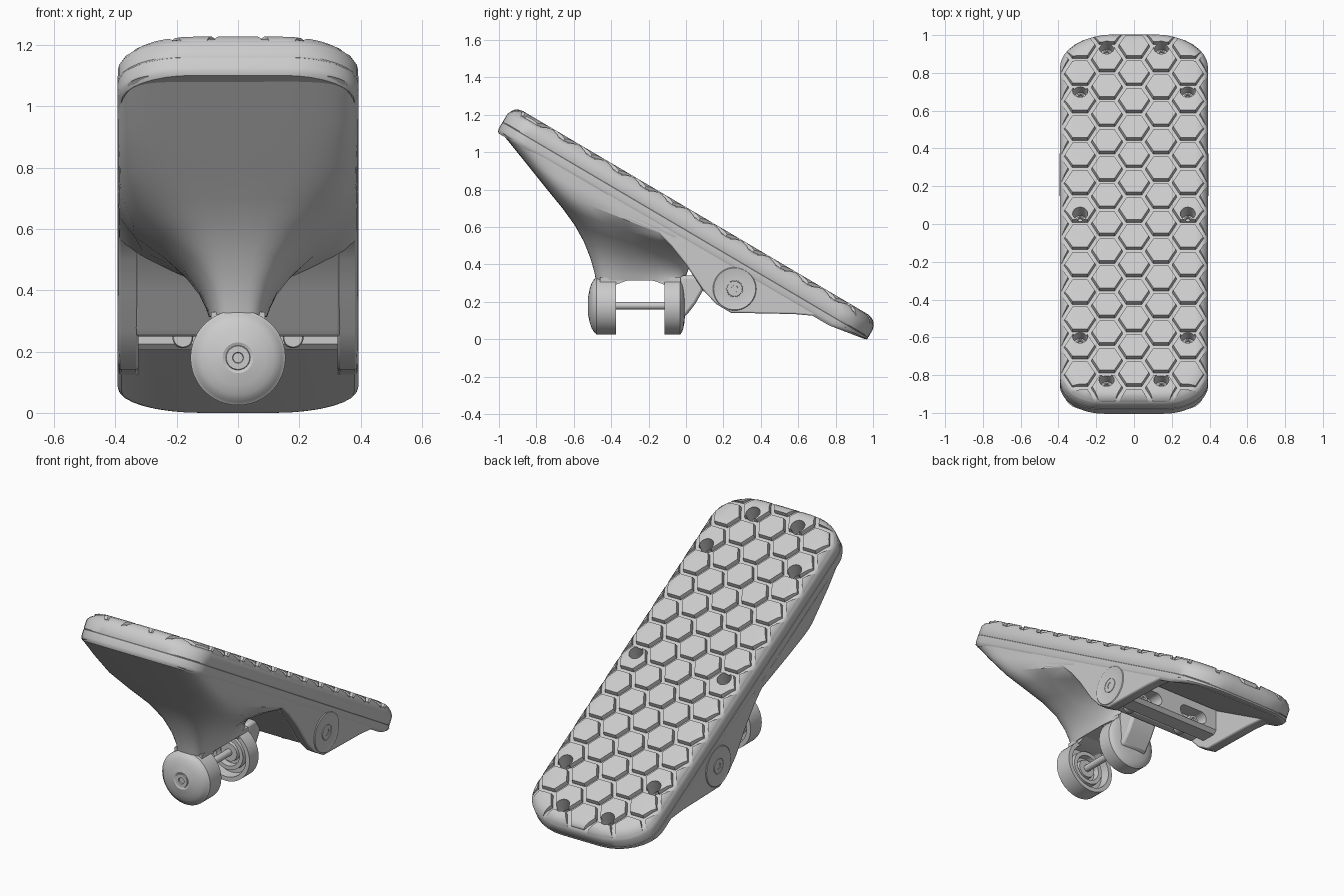
import bpy, bmesh
from math import sin, cos, pi, radians, copysign
from mathutils import Vector, Matrix

if "Cube" in bpy.data.objects:
    bpy.data.objects.remove(bpy.data.objects["Cube"])

SLOPE = radians(30.5)
TILT = Matrix.Rotation(-SLOPE, 4, 'X')     # plate space (x, along slope, normal) to world
U_HIGH, U_LOW, HALF_W = -1.435, 0.835, 0.393
made = []


def finish(name, bm):
    bmesh.ops.recalc_face_normals(bm, faces=bm.faces)
    mesh = bpy.data.meshes.new(name)
    bm.to_mesh(mesh)
    bm.free()
    ob = bpy.data.objects.new(name, mesh)
    bpy.context.scene.collection.objects.link(ob)
    made.append(ob)
    return ob


def add_loft(bm, rings):
    rows = [[bm.verts.new(p) for p in ring] for ring in rings]
    n = len(rows[0])
    for a, b in zip(rows, rows[1:]):
        for i in range(n):
            j = (i + 1) % n
            bm.faces.new((a[i], a[j], b[j], b[i]))
    bm.faces.new(rows[0][::-1])
    bm.faces.new(rows[-1])


def loft(name, rings, matrix=Matrix()):
    bm = bmesh.new()
    add_loft(bm, rings)
    bm.transform(matrix)
    return finish(name, bm)


def slab(name, profile, x0, x1, bevel=0.0):
    ob = loft(name, [[(x, y, z) for y, z in profile] for x in (x0, x1)])
    if bevel:
        mod = ob.modifiers.new("soft_edges", 'BEVEL')
        mod.width, mod.segments, mod.limit_method = bevel, 2, 'ANGLE'
    return ob


def circle(r, h, seg):
    return [(r * cos(2 * pi * i / seg), r * sin(2 * pi * i / seg), h) for i in range(seg)]


def lathe(name, profile, center, axis, seg=40):
    turn = Vector(axis).to_track_quat('Z', 'Y').to_matrix().to_4x4()
    return loft(name, [circle(r, h, seg) for r, h in profile],
                Matrix.Translation(center) @ turn)


def boolean(ob, cutter, operation):
    mod = ob.modifiers.new("cut", 'BOOLEAN')
    mod.object, mod.operation, mod.solver = cutter, operation, 'EXACT'
    graph = bpy.context.evaluated_depsgraph_get()
    mesh = bpy.data.meshes.new_from_object(ob.evaluated_get(graph))
    ob.modifiers.clear()
    ob.data = mesh


def discard(ob):
    made.remove(ob)
    bpy.data.objects.remove(ob)


def outline(n, inset, steps=9):
    """Rounded plate outline at height n; the underside thins out at the low end."""
    w, lo, hi = HALF_W - inset, U_HIGH + inset, U_LOW - inset
    pts = []
    for q, (sx, su) in enumerate(((1, 1), (-1, 1), (-1, -1), (1, -1))):
        a, b = (0.27, 0.2) if su > 0 else (0.23, 0.17)
        cx, cu = sx * (w - a), hi - b if su > 0 else lo + b
        for k in range(steps):
            t = (q + k / (steps - 1)) * pi / 2
            u = cu + b * sin(t)
            lift = max(0, 0.5 - n) * 0.76 * max(0, (u - 0.55) / 0.27)
            pts.append((cx + a * cos(t), u, n + lift))
    return pts


# Inclined plate: lower rim and tread pad, with a fine seam between them
loft("plate_rim", [outline(n, i) for n, i in
     ((0.44, 0.012), (0.45, 0.004), (0.465, 0), (0.501, 0), (0.504, 0.003))], TILT)
pad = loft("tread_pad", [outline(n, i) for n, i in
           ((0.501, 0.003), (0.507, 0), (0.555, 0.001), (0.572, 0.009),
            (0.581, 0.018), (0.586, 0.035))], TILT)

# Hexagonal treads, trimmed to the rounded edge of the plate
bm = bmesh.new()
PITCH = 0.168
for col in range(-3, 4):
    for row in range(-1, 15):
        u = 0.745 - PITCH * (row + 0.5 * (col % 2))
        rings = [circle(r, n, 6) for r, n in ((0.084, 0.56), (0.084, 0.584), (0.077, 0.615))]
        add_loft(bm, [[(x + col * 0.143, y + u, n) for x, y, n in ring] for ring in rings])
bm.transform(TILT)
treads = finish("hex_treads", bm)
trim = loft("trim", [outline(n, i) for n, i in
            ((0.52, 0.003), (0.56, 0.004), (0.578, 0.011), (0.594, 0.024),
             (0.604, 0.04), (0.609, 0.065))], TILT)
boolean(treads, trim, 'INTERSECT')
discard(trim)

# Screw wells and screws
wells = [(s * x, u) for s in (-1, 1) for x, u in
         ((0.145, 0.726), (0.285, 0.46), (0.285, -0.295), (0.285, -1.05), (0.145, -1.316))]
bm = bmesh.new()
for x, u in wells:
    add_loft(bm, [[(x + a, u + b, n) for a, b, n in circle(r, n, 20)]
                  for r, n in ((0.036, 0.525), (0.036, 0.555), (0.044, 0.66))])
bm.transform(TILT)
cutter = finish("well_cutter", bm)
for part in (pad, treads):
    boolean(part, cutter, 'DIFFERENCE')
discard(cutter)
normal = TILT.to_3x3() @ Vector((0, 0, 1))
for x, u in wells:
    lathe("plate_screw", ((0.024, 0), (0.024, 0.018), (0.014, 0.024), (0.012, 0.012)),
          TILT @ Vector((x, u, 0.52)), normal, 16)

# Funnel-shaped body: front point, back point, half width, roundness, rear taper
sections = (
    ((-0.987, 1.105), (0.2, 0.41), 0.391, 0.26, 0),
    ((-0.87, 0.96), (0.16, 0.43), 0.391, 0.28, 0),
    ((-0.75, 0.81), (0.1, 0.47), 0.388, 0.36, 0),
    ((-0.66, 0.70), (0.06, 0.45), 0.345, 0.48, 0.2),
    ((-0.595, 0.61), (0.03, 0.41), 0.255, 0.56, 0.4),
    ((-0.545, 0.52), (0.012, 0.37), 0.18, 0.6, 0.4),
    ((-0.51, 0.43), (0.0, 0.34), 0.13, 0.6, 0.3),
    ((-0.49, 0.36), (0.0, 0.32), 0.106, 0.58, 0.15),
    ((-0.482, 0.315), (-0.005, 0.312), 0.095, 0.55, 0),
)


def body_ring(front, back, w, power, taper, seg=48):
    ring = []
    for i in range(seg):
        a = 2 * pi * i / seg
        s = copysign(abs(cos(a)) ** power, cos(a))
        t = copysign(abs(sin(a)) ** power, sin(a))
        y, z = Vector(front).lerp(Vector(back), (s + 1) / 2)
        ring.append((w * t * (1 - taper * max(0, s + 0.1)), y, z))
    return ring


loft("funnel_body", [body_ring(*s) for s in sections])

# Wall closing the front of the hollow behind the funnel
slab("rear_wall", ((-0.14, 0.555), (-0.08, 0.5), (0.0, 0.4), (0.08, 0.275), (0.1, 0.25),
                   (0.15, 0.25), (0.17, 0.4), (0.0, 0.5)), -0.335, 0.335, 0.01)

# Side skirts with pivot lugs
skirt = ((-0.45, 0.81), (-0.4, 0.735), (-0.3, 0.635), (-0.22, 0.6), (-0.15, 0.57),
         (-0.08, 0.5), (0.0, 0.4), (0.09, 0.265), (0.16, 0.19), (0.24, 0.142),
         (0.58, 0.135), (0.72, 0.122), (0.86, 0.06))
for side, label in ((1, "left"), (-1, "right")):
    slab(label + "_skirt", skirt, side * 0.325, side * 0.39, 0.01)
    lathe(label + "_lug", ((0.118, 0.02), (0.118, 0.078), (0.112, 0.084), (0.106, 0.082),
                           (0.045, 0.082), (0.043, 0.076), (0.04, 0.083),
                           (0.018, 0.083), (0.016, 0.072)),
          (side * 0.31, 0.26, 0.27), (side, 0, 0))

# Cross beam between the lugs, with slots and bolts
beam = slab("cross_beam", ((0.19, 0.225), (0.21, 0.205), (0.3, 0.205), (0.32, 0.225),
                           (0.32, 0.35), (0.19, 0.35)), -0.33, 0.33)
for side in (-1, 1):
    stadium = [(side * 0.16 + copysign(0.055, cos(a)) + 0.038 * cos(a), 0.265 + 0.038 * sin(a))
               for a in (2 * pi * (i + 0.5) / 24 for i in range(24))]
    slot = loft("slot", [[(x, y, z) for x, z in stadium] for y in (0.24, 0.4)])
    boolean(beam, slot, 'DIFFERENCE')
    discard(slot)
    lathe("beam_bolt", ((0.03, 0), (0.034, 0.008), (0.034, 0.13), (0.028, 0.14),
                        (0.014, 0.14), (0.012, 0.13)),
          (side * 0.18, 0.16, 0.245), (0, 1, 0), 20)

# Fork hubs: domed outside, hollow with a bearing ring inside
def hub(name, y, direction, depth, dome):
    inner = depth - 0.055
    profile = ((0.016, 0.008), (0.018, 0), (0.038, 0), (0.04, 0.006), (0.05, 0.002),
               (0.09, dome * 0.25), (0.12, dome * 0.5), (0.142, dome * 0.85),
               (0.146, dome), (0.155, dome + 0.006), (0.155, depth), (0.13, depth),
               (0.125, inner), (0.1, inner), (0.098, depth - 0.02), (0.075, depth - 0.02),
               (0.072, inner), (0.055, inner), (0.052, depth - 0.03), (0.03, depth - 0.03))
    lathe(name, profile, (0, y, 0.18), (0, direction, 0), 48)


hub("front_hub", -0.525, 1, 0.15, 0.04)
hub("rear_hub", -0.003, -1, 0.112, 0.022)
lathe("axle", ((0.02, 0), (0.02, 0.38)), (0, -0.46, 0.18), (0, 1, 0), 20)

# Chamfered arms joining the hubs to the body, and the web behind the rear hub
for label, outer, inner, tip in (("front", -0.46, -0.38, -0.31), ("rear", -0.03, -0.11, -0.18)):
    slab(label + "_arm", ((outer, 0.29), (inner, 0.29), (tip, 0.316), (tip, 0.33),
                          (outer, 0.33)), -0.088, 0.088)
slab("rear_web", ((-0.03, 0.12), (0.0, 0.125), (0.05, 0.19), (0.09, 0.26), (0.1, 0.34),
                  (-0.03, 0.34)), -0.085, 0.085, 0.015)

# Smooth surfaces with crisp edges
bpy.ops.object.select_all(action='DESELECT')
for ob in made:
    ob.select_set(True)
bpy.context.view_layer.objects.active = made[0]
bpy.ops.object.shade_smooth_by_angle(angle=radians(32))
